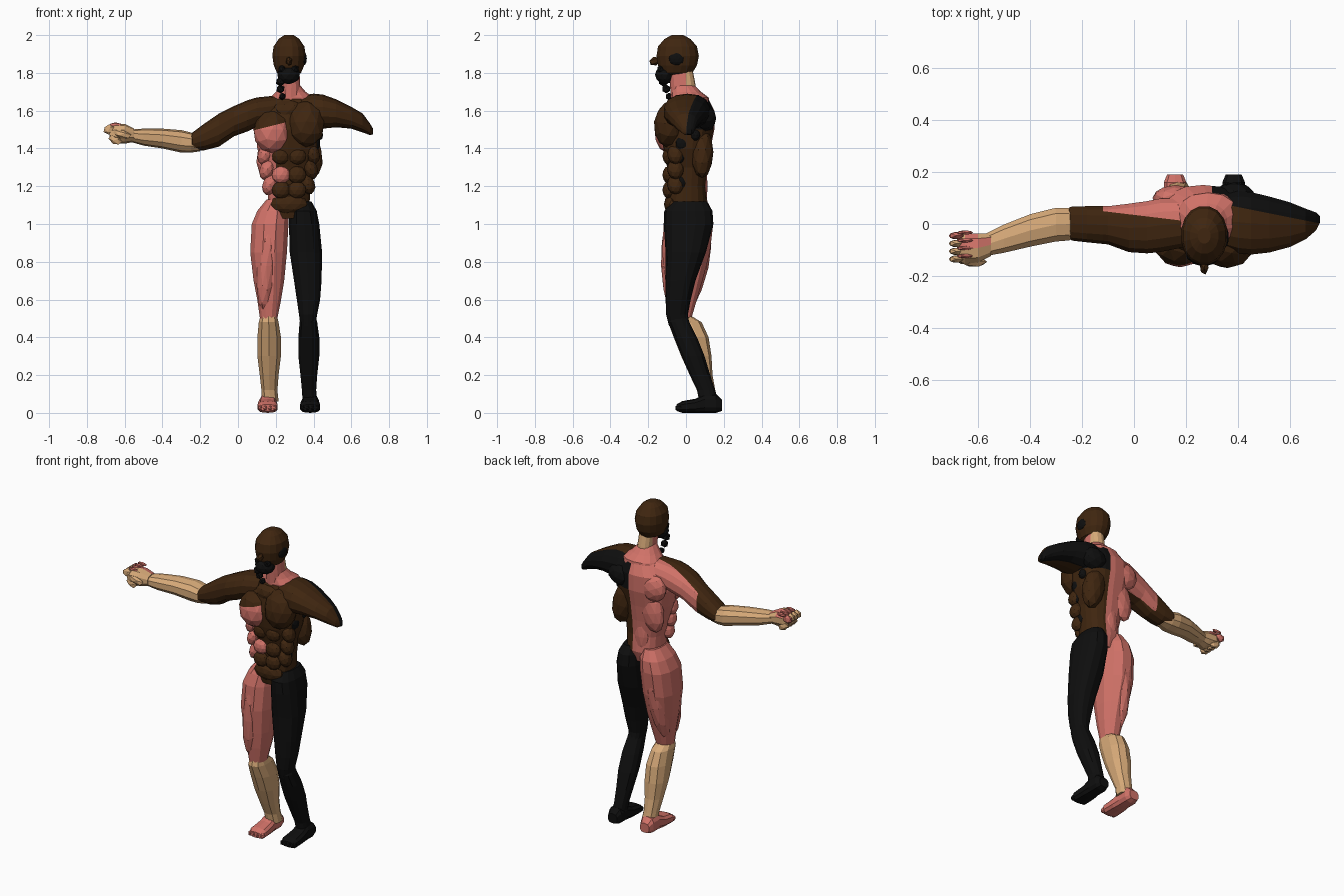
import bpy, bmesh, math
from mathutils import Vector, Matrix

def material(name, rgb):
    m = bpy.data.materials.new(name)
    m.diffuse_color = (*rgb, 1)
    return m

MATS = [material("dark_brown", (0.050, 0.019, 0.005)),
        material("pink", (0.64, 0.17, 0.14)),
        material("tan", (0.68, 0.40, 0.19)),
        material("black", (0.0045, 0.0045, 0.0045))]
BROWN, PINK, TAN, BLACK = range(4)

def finish(name, bm, color, cuts=()):
    """Cut the mesh on colour borders, colour it by rule and link it."""
    for co, no in cuts:
        bmesh.ops.bisect_plane(bm, geom=bm.verts[:] + bm.edges[:] + bm.faces[:],
                               plane_co=co, plane_no=no)
    bmesh.ops.recalc_face_normals(bm, faces=bm.faces[:])
    for f in bm.faces:
        c = f.calc_center_median()
        f.material_index = color(c.x, c.y, c.z) if callable(color) else color
    me = bpy.data.meshes.new(name)
    bm.to_mesh(me)
    bm.free()
    for m in MATS:
        me.materials.append(m)
    ob = bpy.data.objects.new(name, me)
    bpy.context.collection.objects.link(ob)
    return ob

def loft(name, rows, color, axis="z", n=14, power=0.85, cuts=()):
    """Rows are (position, a0, a1, b0, b1): bounds of each section along an axis."""
    bm = bmesh.new()
    rings = []
    for p, a0, a1, b0, b1 in rows:
        ring = []
        for i in range(n):
            t = 2 * math.pi * (i + 0.5) / n
            c, s = math.cos(t), math.sin(t)
            a = (a0 + a1) / 2 + (a1 - a0) / 2 * math.copysign(abs(c) ** power, c)
            b = (b0 + b1) / 2 + (b1 - b0) / 2 * math.copysign(abs(s) ** power, s)
            ring.append(bm.verts.new({"z": (a, b, p), "x": (p, a, b), "y": (a, p, b)}[axis]))
        rings.append(ring)
    for r, q in zip(rings, rings[1:]):
        for i in range(n):
            j = (i + 1) % n
            bm.faces.new((r[i], r[j], q[j], q[i]))
    bm.faces.new(rings[0][::-1])
    bm.faces.new(rings[-1])
    return finish(name, bm, color, cuts)

def blob(name, center, radius, color, sub=2, rot=(0, 0, 0), cuts=()):
    """Faceted muscle ellipsoid."""
    bm = bmesh.new()
    bmesh.ops.create_icosphere(bm, subdivisions=sub, radius=1)
    turn = Matrix.Identity(4)
    for angle, ax in zip(rot, "XYZ"):
        turn = Matrix.Rotation(math.radians(angle), 4, ax) @ turn
    bm.transform(Matrix.Translation(center) @ turn @ Matrix.Diagonal((*radius, 1)))
    return finish(name, bm, color, cuts)

# ---- Torso: pink and brown front, pink / brown / black back
def torso_color(x, y, z):
    if y < 0.02:
        if z > 1.5 or (z < 1.12 and y < -0.02):
            return BROWN
        return PINK if x < 0.2 else BROWN
    if x < 0.3:
        return PINK
    return BLACK if z > 1.5 else BROWN

loft("torso", [(1.03, 0.17, 0.37, -0.09, 0.09), (1.10, 0.16, 0.38, -0.105, 0.115),
               (1.20, 0.155, 0.385, -0.09, 0.105), (1.30, 0.13, 0.395, -0.10, 0.115),
               (1.40, 0.10, 0.43, -0.12, 0.13), (1.50, 0.09, 0.44, -0.13, 0.15),
               (1.60, 0.10, 0.43, -0.11, 0.15), (1.66, 0.16, 0.40, -0.08, 0.12),
               (1.68, 0.20, 0.36, -0.05, 0.09)], torso_color, n=18,
     cuts=[((0.2, 0, 0), (1, 0, 0)), ((0.3, 0, 0), (1, 0, 0)), ((0, 0.02, 0), (0, 1, 0)),
           ((0, 0, 1.5), (0, 0, 1)), ((0, 0, 1.12), (0, 0, 1))])

# Chest muscles
blob("left_chest", (0.18, -0.085, 1.49), (0.10, 0.082, 0.115),
     lambda x, y, z: PINK if z < 1.525 + 0.25 * (x - 0.2) else BROWN, rot=(-8, 0, 0),
     cuts=[((0.2, 0, 1.525), (-0.25, 0, 1))])
blob("right_chest", (0.36, -0.085, 1.53), (0.10, 0.085, 0.125), BROWN, rot=(-8, 0, 0))
blob("upper_chest", (0.27, -0.06, 1.60), (0.10, 0.06, 0.06), BROWN)

# Abdominals in pairs, then the lower belly
for k, (z, left) in enumerate([(1.36, BROWN), (1.26, PINK), (1.18, BROWN)]):
    for side, x, col in (("left", 0.228, left), ("right", 0.312, BROWN)):
        blob(f"{side}_abdominal_{k + 1}", (x, -0.092, z), (0.05, 0.033, 0.047), col)
blob("lower_belly", (0.27, -0.075, 1.105), (0.10, 0.042, 0.055), BROWN)
for k, (x, z) in enumerate([(0.145, 1.37), (0.155, 1.29), (0.17, 1.21)]):
    blob(f"left_flank_{k + 1}", (x, -0.055, z), (0.04, 0.05, 0.06), PINK, rot=(0, 20, 0))
    blob(f"right_flank_{k + 1}", (0.54 - x, -0.055, z), (0.038, 0.045, 0.055), BROWN, rot=(0, -20, 0))

# Black rib muscles on the right side
for k, (x, y, z, r) in enumerate([(0.41, -0.02, 1.43, 0.045), (0.395, -0.035, 1.36, 0.04),
                                  (0.38, -0.05, 1.30, 0.033), (0.37, -0.03, 1.22, 0.04),
                                  (0.425, 0.05, 1.47, 0.03)]):
    blob(f"rib_muscle_{k + 1}", (x, y, z), (0.026, r * 0.85, r), BLACK, sub=2)

# Back muscles
blob("left_shoulder_blade", (0.16, 0.10, 1.53), (0.09, 0.05, 0.085), PINK, rot=(0, 25, 0))
blob("right_shoulder_blade", (0.385, 0.10, 1.56), (0.085, 0.06, 0.07), BLACK, rot=(0, -15, 0))
blob("left_back", (0.175, 0.085, 1.37), (0.075, 0.045, 0.13), PINK, rot=(0, 12, 0))
blob("right_back", (0.375, 0.085, 1.38), (0.07, 0.06, 0.14), BROWN, rot=(0, -12, 0))
blob("lower_back", (0.25, 0.085, 1.20), (0.05, 0.03, 0.12), PINK)

# ---- Neck: pink throat, tan nape
loft("neck_base", [(1.61, 0.13, 0.42, -0.07, 0.13), (1.67, 0.17, 0.40, -0.08, 0.12),
                   (1.70, 0.20, 0.36, -0.075, 0.08), (1.74, 0.235, 0.325, -0.07, 0.04)], PINK)
loft("neck", [(1.66, 0.225, 0.335, -0.08, 0.06), (1.74, 0.235, 0.33, -0.085, 0.05),
              (1.84, 0.23, 0.325, -0.09, 0.03)],
     lambda x, y, z: TAN if y > 0 else PINK, cuts=[((0, 0, 0), (0, 1, 0))])

# ---- Head
loft("head", [(1.782, 0.235, 0.305, -0.10, -0.01), (1.80, 0.205, 0.335, -0.135, 0.035),
              (1.84, 0.188, 0.352, -0.15, 0.06), (1.89, 0.18, 0.36, -0.158, 0.07),
              (1.94, 0.187, 0.353, -0.15, 0.06), (1.98, 0.215, 0.325, -0.115, 0.025),
              (2.0, 0.245, 0.295, -0.075, -0.015)], BROWN, n=16, power=0.95)
blob("nose", (0.27, -0.165, 1.862), (0.018, 0.032, 0.024), BROWN, sub=1, rot=(20, 0, 0))
blob("right_ear", (0.348, -0.05, 1.875), (0.017, 0.042, 0.036), BLACK)
blob("jaw", (0.268, -0.112, 1.79), (0.062, 0.052, 0.05), BLACK)
for k, (x, y, z, r) in enumerate([(0.235, -0.13, 1.82, 0.025), (0.30, -0.13, 1.82, 0.025),
                                  (0.225, -0.12, 1.755, 0.027), (0.225, -0.105, 1.715, 0.024),
                                  (0.235, -0.09, 1.675, 0.02)]):
    blob(f"beard_lump_{k + 1}", (x, y, z), (r, r, r), BLACK, sub=1)

# ---- Left arm: brown with a pink rear at the shoulder, tan forearm
def left_arm_color(x, y, z):
    return PINK if x > -0.12 and y > 0.035 - 0.12 * x and z < 1.7 else BROWN

loft("left_upper_arm", [(0.20, -0.09, 0.10, 1.53, 1.68), (0.10, -0.11, 0.10, 1.515, 1.67),
                        (0.05, -0.115, 0.09, 1.49, 1.655), (-0.02, -0.11, 0.08, 1.465, 1.625),
                        (-0.10, -0.08, 0.07, 1.41, 1.585), (-0.18, -0.072, 0.07, 1.39, 1.53),
                        (-0.24, -0.065, 0.068, 1.39, 1.485), (-0.27, -0.035, 0.055, 1.40, 1.46)],
     left_arm_color, axis="x", cuts=[((0, 0.035, 0), (0.12, 1, 0)), ((-0.12, 0, 0), (1, 0, 0))])
loft("left_forearm", [(-0.20, -0.045, 0.05, 1.385, 1.46), (-0.25, -0.066, 0.065, 1.378, 1.485),
                      (-0.30, -0.07, 0.065, 1.378, 1.497), (-0.40, -0.09, 0.04, 1.40, 1.505),
                      (-0.50, -0.113, 0.0, 1.415, 1.505), (-0.57, -0.125, -0.035, 1.435, 1.50)],
     TAN, axis="x", n=10)

# Left hand: curled fist with pink creases
loft("left_palm", [(-0.55, -0.125, -0.035, 1.435, 1.505), (-0.60, -0.15, -0.035, 1.425, 1.53),
                   (-0.65, -0.155, -0.035, 1.43, 1.53), (-0.68, -0.145, -0.05, 1.45, 1.51)],
     lambda x, y, z: PINK if z > 1.505 and y > -0.09 else TAN, axis="x", n=10)
for k in range(4):
    y = -0.045 - 0.03 * k
    blob(f"left_finger_{k + 1}", (-0.683, y, 1.50), (0.032, 0.016, 0.028), PINK if k == 0 else TAN, sub=1)
    blob(f"left_fingertip_{k + 1}", (-0.65, y - 0.005, 1.445), (0.04, 0.016, 0.024), TAN, sub=1, rot=(0, 30, 0))
    blob(f"left_finger_crease_{k + 1}", (-0.65, y + 0.012, 1.525), (0.035, 0.009, 0.013), PINK, sub=1)
blob("left_thumb", (-0.615, -0.145, 1.475), (0.055, 0.022, 0.024), TAN, sub=1, rot=(0, 15, 0))

# ---- Right arm: short, brown in front and black behind
loft("right_upper_arm", [(0.33, -0.09, 0.11, 1.53, 1.68), (0.40, -0.115, 0.13, 1.50, 1.69),
                         (0.45, -0.12, 0.125, 1.505, 1.685), (0.52, -0.112, 0.108, 1.512, 1.66),
                         (0.60, -0.09, 0.085, 1.505, 1.62), (0.66, -0.06, 0.06, 1.485, 1.585),
                         (0.70, -0.025, 0.045, 1.47, 1.53), (0.715, 0.005, 0.03, 1.475, 1.505)],
     lambda x, y, z: BLACK if y + 0.2 * (x - 0.5) > 0.045 else BROWN, axis="x",
     cuts=[((0.5, 0.045, 0), (0.2, 1, 0))])

# ---- Legs
left_thigh = [(0.47, 0.13, 0.20, -0.06, 0.02), (0.50, 0.115, 0.21, -0.085, 0.03),
              (0.60, 0.10, 0.23, -0.10, 0.06), (0.70, 0.08, 0.247, -0.112, 0.09),
              (0.85, 0.062, 0.262, -0.13, 0.13), (1.0, 0.07, 0.27, -0.122, 0.148),
              (1.07, 0.10, 0.268, -0.10, 0.142), (1.13, 0.15, 0.25, -0.07, 0.11)]
loft("left_thigh", left_thigh, PINK, n=12)
blob("left_thigh_front", (0.15, -0.085, 0.78), (0.05, 0.047, 0.24), PINK, rot=(2, 4, 0))
blob("left_thigh_rear", (0.15, 0.06, 0.78), (0.055, 0.06, 0.24), PINK, rot=(-12, 4, 0))

def shin(x0, x1, calf):
    w = x1 - x0
    return [(0.06, x0 + 0.2 * w, x1 - 0.1 * w, 0.07, 0.17), (0.12, x0 + 0.17 * w, x1 - 0.15 * w, 0.058, 0.155),
            (0.20, x0 + 0.1 * w, x1 - 0.1 * w, 0.02, 0.13 + calf * 0.3),
            (0.30, x0, x1, -0.025, 0.10 + calf), (0.40, x0, x1, -0.065, 0.06 + calf * 1.7),
            (0.48, x0 + 0.06 * w, x1 - 0.1 * w, -0.095, 0.02 + calf * 1.8),
            (0.53, x0 + 0.17 * w, x1 - 0.2 * w, -0.08, 0.0)]

loft("left_shin", shin(0.10, 0.23, 0.035), TAN, n=10)
loft("right_shin", shin(0.318, 0.432, 0.0), BLACK, n=12)
loft("right_thigh", [(0.46, 0.33, 0.41, -0.09, 0.02), (0.52, 0.322, 0.42, -0.105, 0.01),
                     (0.60, 0.31, 0.436, -0.108, 0.025), (0.70, 0.295, 0.444, -0.108, 0.05),
                     (0.85, 0.272, 0.447, -0.108, 0.105), (1.0, 0.268, 0.432, -0.118, 0.145),
                     (1.07, 0.272, 0.418, -0.115, 0.14), (1.12, 0.29, 0.39, -0.07, 0.11)], BLACK, n=14)

# ---- Feet
def foot(name, x, color):
    loft(name, [(-0.05, x - 0.04, x + 0.04, 0.01, 0.045), (-0.02, x - 0.056, x + 0.054, 0.0, 0.062),
                (0.05, x - 0.054, x + 0.05, 0.0, 0.075), (0.10, x - 0.045, x + 0.045, 0.0, 0.10),
                (0.16, x - 0.045, x + 0.045, 0.0, 0.10), (0.19, x - 0.032, x + 0.032, 0.01, 0.07)],
         color, axis="y", n=10, power=0.7)
    for k in range(4):
        blob(f"{name}_toe_{k + 1}", (x - 0.04 + 0.026 * k, -0.035, 0.026), (0.015, 0.025, 0.02), color, sub=1)

foot("left_foot", 0.158, PINK)
foot("right_foot", 0.383, BLACK)
